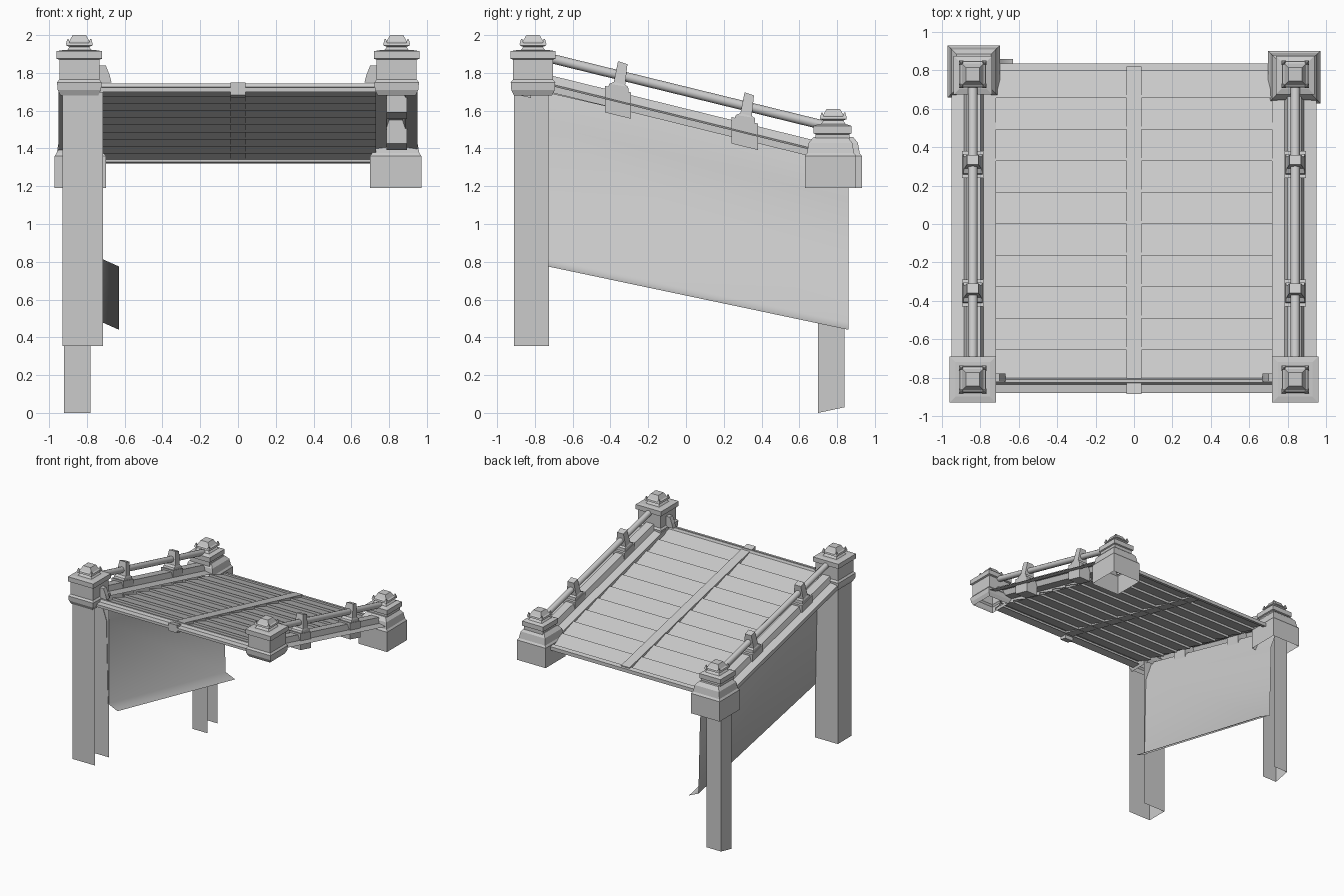
import bpy, bmesh, math
from mathutils import Vector

old = bpy.data.objects.get("Cube")
if old:
    bpy.data.objects.remove(old, do_unlink=True)

GREY = bpy.data.materials.new("light grey")
GREY.use_nodes = True
GREY.diffuse_color = (0.6, 0.6, 0.6, 1)
shader = GREY.node_tree.nodes["Principled BSDF"]
shader.inputs["Base Color"].default_value = (0.6, 0.6, 0.6, 1)
shader.inputs["Roughness"].default_value = 0.8


def finish(name, bm, smooth=0):
    """Make the object; smooth is the angle below which edges are softened."""
    me = bpy.data.meshes.new(name)
    bm.to_mesh(me)
    bm.free()
    ob = bpy.data.objects.new(name, me)
    bpy.context.collection.objects.link(ob)
    me.materials.append(GREY)
    if smooth:
        bpy.ops.object.select_all(action="DESELECT")
        ob.select_set(True)
        bpy.context.view_layer.objects.active = ob
        bpy.ops.object.shade_smooth_by_angle(angle=math.radians(smooth))


def rail_line(y):
    """Height of the sloping side curbs."""
    return 1.70 - 0.246 * (y + 0.73)


def roof_line(y):
    """Height of the lowest edges of the roof slats."""
    return 1.712 - 0.23 * (y + 0.82)


def loft(name, rows, closed=False, smooth=0, bottom=True):
    """Skin rows of points into a sheet, or into a solid with optional bottom."""
    bm = bmesh.new()
    vs = [[bm.verts.new(p) for p in r] for r in rows]
    n = len(rows[0])
    for a, b in zip(vs, vs[1:]):
        for i in range(n if closed else n - 1):
            j = (i + 1) % n
            bm.faces.new((a[i], a[j], b[j], b[i]))
    if closed:
        bm.faces.new(vs[-1])
        if bottom:
            bm.faces.new(vs[0][::-1])
        bmesh.ops.recalc_face_normals(bm, faces=bm.faces)
    finish(name, bm, smooth)


def square(cx, cy, z, h):
    return [(cx - h, cy - h, z), (cx + h, cy - h, z), (cx + h, cy + h, z), (cx - h, cy + h, z)]


def stack(name, cx, cy, steps):
    """Square shell of stacked tapers, open underneath."""
    loft(name, [square(cx, cy, z, h) for z, h in steps], True, bottom=False)


def sloped_block(name, line, x0, x1, y0, y1, low, high):
    """Box sheared to follow a sloping line."""
    rows = []
    for y in (y0, y1):
        z = line(y)
        rows.append([(x0, y, z + low), (x1, y, z + low), (x1, y, z + high), (x0, y, z + high)])
    loft(name, rows, True)


def channel(name, x0, x1, y0, y1, top, bottom_front, bottom_back):
    """Leg with three walls, open toward +x."""
    plan = [(x1, y0, bottom_front), (x0, y0, bottom_front), (x0, y1, bottom_back), (x1, y1, bottom_back)]
    loft(name, [plan, [(x, y, top) for x, y, _ in plan]])


def finial(name, cx, cy, z):
    stack(name, cx, cy, [(z, 0.065), (z + 0.018, 0.052), (z + 0.025, 0.07), (z + 0.038, 0.066),
                         (z + 0.045, 0.055), (z + 0.08, 0.035)])
    # small corner spikes
    for sx in (-1, 1):
        for sy in (-1, 1):
            x, y = cx + sx * 0.06, cy + sy * 0.06
            stack(name + "_spike", x, y, [(z + 0.03, 0.012), (z + 0.06, 0.003)])


# Roof of overlapping slats
ROWS, Y0, Y1, RISE = 10, -0.82, 0.82, 0.02
path = []
for i in range(ROWS):
    y = Y0 + i * (Y1 - Y0) / ROWS
    path += [(y, roof_line(y)), (y, roof_line(y) + RISE)]
path.append((Y1, roof_line(Y1)))
loft("roof_slats", [[(x, y, z) for y, z in path] for x in (-0.73, 0.73)])

# Roof edging
sloped_block("roof_centre_strip", roof_line, -0.04, 0.04, -0.83, 0.82, 0.002, 0.026)
sloped_block("centre_strip_end", roof_line, -0.04, 0.04, -0.885, -0.82, -0.045, 0.022)
loft("front_beam",
     [[(x, y, z) for y, z in ((-0.80, 1.70), (-0.88, 1.70), (-0.88, 1.722), (-0.835, 1.725),
                              (-0.825, 1.745), (-0.81, 1.745), (-0.80, 1.72))] for x in (-0.73, 0.73)])
sloped_block("back_beam", roof_line, -0.73, 0.73, 0.80, 0.835, -0.012, 0.018)

for side, word in ((-1, "right"), (1, "left")):
    cx = side * 0.84

    # Side curb, a sheet following the slope, with a skirt on its -x edge only
    curb = [(-0.115, 0), (-0.115, 0.035), (-0.05, 0.045), (-0.035, 0.09), (0.035, 0.09),
            (0.05, 0.045), (0.115, 0.035)]
    loft("side_curb_" + word,
         [[(side * 0.835 + x, y, rail_line(y) + dz) for x, dz in curb] for y in (-0.75, 0.68)])

    # Round handrail
    a, b = Vector((cx, -0.75, 1.885)), Vector((cx, 0.74, 1.52))
    bm = bmesh.new()
    bmesh.ops.create_cone(bm, cap_ends=True, segments=12, radius1=0.025, radius2=0.025,
                          depth=(b - a).length)
    bm.transform((b - a).to_track_quat("Z", "Y").to_matrix().to_4x4())
    bmesh.ops.translate(bm, verts=bm.verts, vec=(a + b) / 2)
    finish("handrail_" + word, bm, 40)

    # Rail brackets with clips
    for y in (-0.36, 0.31):
        sloped_block("bracket_" + word, rail_line, cx - 0.055, cx + 0.055, y - 0.07, y + 0.07,
                     -0.035, 0.105)
        rows = []
        for dz, hx, hy, lean in ((0.10, 0.05, 0.055, 0), (0.125, 0.05, 0.05, 0.004),
                                 (0.135, 0.045, 0.03, 0.008), (0.245, 0.03, 0.025, 0.025)):
            z, yc = rail_line(y) + dz, y + lean
            rows.append([(cx - hx, yc - hy, z + 0.008), (cx + hx, yc - hy, z + 0.008),
                         (cx + hx, yc + hy, z - 0.008), (cx - hx, yc + hy, z - 0.008)])
        loft("rail_clip_" + word, rows, True)

    # Front post head
    stack("front_post_head_" + word, cx, -0.81,
          [(1.68, 0.10), (1.71, 0.115), (1.75, 0.118), (1.765, 0.106), (1.87, 0.106),
           (1.875, 0.12), (1.915, 0.12), (1.92, 0.09)])
    finial("front_finial_" + word, cx, -0.81, 1.92)
    loft("post_ear_" + word,
         [[(side * 0.74, y, 1.75), (side * 0.67, y, 1.75), (side * 0.68, y, 1.79),
           (side * 0.70, y, 1.84), (side * 0.74, y, 1.84)] for y in (-0.82, -0.78)], True)

    # Back post base and head
    by = 0.78 - side * 0.015
    stack("back_post_base_" + word, side * 0.835, by,
          [(1.19, 0.136), (1.36, 0.136), (1.375, 0.125), (1.43, 0.115), (1.46, 0.09)])
    stack("back_post_head_" + word, cx, 0.775,
          [(1.44, 0.09), (1.475, 0.09), (1.48, 0.10), (1.52, 0.10), (1.53, 0.07)])
    finial("back_finial_" + word, cx, 0.78, 1.53)

# Legs on one side only
channel("front_leg", -0.93, -0.715, -0.91, -0.725, 1.70, 0.355, 0.355)
channel("back_leg", -0.92, -0.78, 0.70, 0.84, 1.36, 0.0, 0.03)

# Side wall, leaning out under the curb and with an inward lip along its bottom
rows = []
for y, bottom in ((-0.73, 0.775), (0.86, 0.44)):
    z = rail_line(y)
    rows.append([(-0.80, y, z + 0.01), (-0.735, y, z - 0.18), (-0.72, y, bottom + 0.04),
                 (-0.63, y, bottom)])
loft("side_wall", rows, smooth=120)
